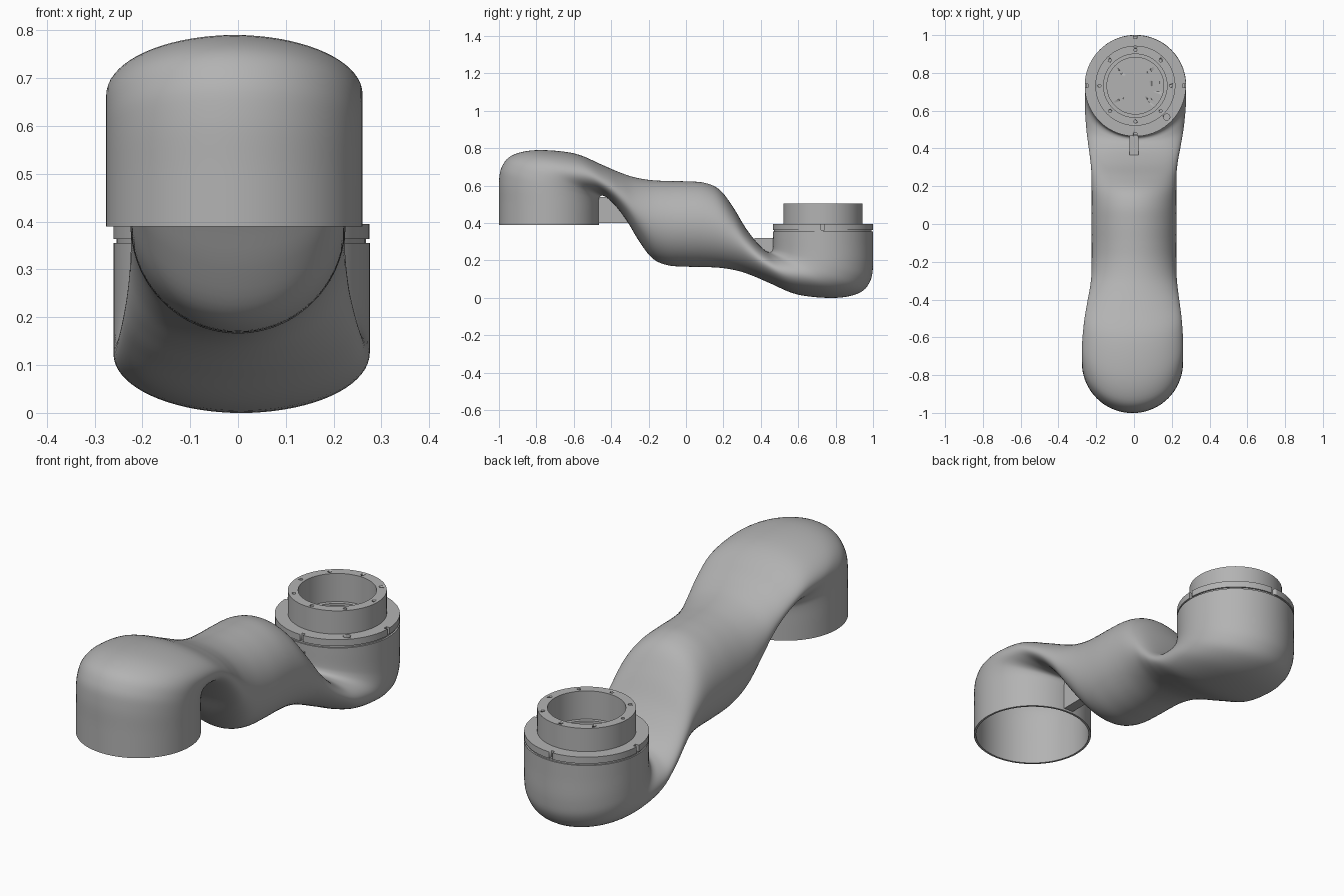
import bpy, bmesh, math
from mathutils import Vector, Matrix

if "Cube" in bpy.data.objects:
    bpy.data.objects.remove(bpy.data.objects["Cube"], do_unlink=True)

SEG = 72
TOP = 0.79
HUB_X, HUB_Y = 0.007, 0.732

grey = bpy.data.materials.new("satin grey")
grey.use_nodes = True
grey.diffuse_color = (0.45, 0.45, 0.45, 1)
grey.node_tree.nodes["Principled BSDF"].inputs["Base Color"].default_value = grey.diffuse_color


def finish(name, bm, angle=32):
    bmesh.ops.recalc_face_normals(bm, faces=bm.faces)
    mesh = bpy.data.meshes.new(name)
    bm.to_mesh(mesh)
    bm.free()
    mesh.materials.append(grey)
    obj = bpy.data.objects.new(name, mesh)
    bpy.context.collection.objects.link(obj)
    bpy.ops.object.select_all(action="DESELECT")
    obj.select_set(True)
    bpy.context.view_layer.objects.active = obj
    bpy.ops.object.shade_smooth_by_angle(angle=math.radians(angle))
    return obj


def skin(bm, rings):
    for a, b in zip(rings, rings[1:]):
        for i in range(SEG):
            j = (i + 1) % SEG
            bm.faces.new((a[i], a[j], b[j], b[i]))


def lathe(bm, profile):
    rings = [[bm.verts.new((HUB_X + r * math.cos(2 * math.pi * i / SEG),
                            HUB_Y + r * math.sin(2 * math.pi * i / SEG), z))
              for i in range(SEG)] for r, z in profile]
    skin(bm, rings)
    bm.faces.new(rings[0])
    bm.faces.new(rings[-1])


def spline(a, b, c, d, t):
    return 0.5 * (2 * b + (c - a) * t + (2 * a - 5 * b + 4 * c - d) * t * t
                  + (3 * b - a - 3 * c + d) * t ** 3)


def box(bm, centre, size, turn=0):
    m = (Matrix.Translation(centre) @ Matrix.Rotation(turn, 4, "Z")
         @ Matrix.Diagonal((*size, 1)))
    bmesh.ops.create_cube(bm, size=1, matrix=m)


def pin(bm, x, y, z, r, depth):
    bmesh.ops.create_cone(bm, cap_ends=True, segments=16, radius1=r, radius2=r,
                          depth=depth, matrix=Matrix.Translation((x, y, z)))


# Link body sections: outer edge y, z; inner edge y, z; half width; x shift
half = [Vector(s) for s in (
    (-1, .39, -.465, .39, .268, -.008), (-1, .51, -.465, .46, .268, -.008),
    (-1, .62, -.465, .515, .268, -.008), (-.985, .70, -.462, .535, .268, -.008),
    (-.93, .762, -.454, .545, .268, -.008), (-.8, .79, -.44, .545, .267, -.007),
    (-.6, .773, -.418, .532, .258, -.005), (-.45, .712, -.375, .49, .244, -.003),
    (-.36, .673, -.315, .41, .232, -.001), (-.28, .646, -.25, .302, .225, 0),
    (-.19, .63, -.18, .212, .224, 0), (-.1, .625, -.1, .175, .224, 0),
    (0, .623, 0, .167, .225, 0))]
other = [Vector((-s[2], TOP - s[3], -s[0], TOP - s[1], s[4], -s[5])) for s in half[:-1]]
sections = half + other[::-1]
sections[-1][1] = sections[-1][3] = 0.355

fine = []
for k in range(len(sections) - 1):
    quad = [sections[min(max(k + o, 0), len(sections) - 1)] for o in (-1, 0, 1, 2)]
    fine += [spline(*quad, t / 5) for t in range(5)]
fine.append(sections[-1])


def section_ring(bm, s, inset=0):
    outer, inner = Vector((0, s[0], s[1])), Vector((0, s[2], s[3]))
    mid, arm = (outer + inner) / 2, (outer - inner) / 2
    arm = arm * (1 - inset / arm.length)
    ring = []
    for i in range(SEG):
        a = 2 * math.pi * i / SEG
        p = mid + arm * math.cos(a)
        ring.append(bm.verts.new((s[5] + (s[4] - inset) * math.sin(a), p.y, p.z)))
    return ring


# Link body: hollow lining of the open socket, then the outer skin
bm = bmesh.new()
lining = [section_ring(bm, s, 0.01) for s in fine[:46][::-1]]
rings = lining + [section_ring(bm, s) for s in fine]
skin(bm, rings)
bm.faces.new(rings[0])
bm.faces.new(rings[-1])
finish("link_body", bm, 40)

# Joint flange: stepped ring, raised collar and bored seat
bm = bmesh.new()
lathe(bm, [(.075, .345), (.075, .362), (.15, .362), (.15, .372), (.168, .372),
           (.168, .505), (.212, .505), (.212, .395), (.268, .395), (.268, .364),
           (.261, .364), (.261, .34)])
flange = finish("joint_flange", bm)

# Bolt holes and rim notches
bm = bmesh.new()
for k in range(8):
    a = k * math.pi / 4
    pin(bm, HUB_X + .19 * math.cos(a), HUB_Y + .19 * math.sin(a), .505, .008, .03)
for k in range(4):
    a = k * math.pi / 2
    box(bm, (HUB_X + .265 * math.cos(a), HUB_Y + .265 * math.sin(a), .385),
        (.03, .018, .042), a)
    pin(bm, HUB_X + .105 * math.cos(a + math.pi / 4),
        HUB_Y + .105 * math.sin(a + math.pi / 4), .362, .011, .016)
pin(bm, HUB_X + .166, HUB_Y - .166, .395, .017, .03)
box(bm, (HUB_X + .108, HUB_Y, .362), (.04, .06, .016))
cutter = finish("hole_cutter", bm)
cutter.hide_render = True
bpy.context.view_layer.objects.active = flange
cut = flange.modifiers.new("holes", "BOOLEAN")
cut.object = cutter
cut.solver = "EXACT"
bpy.ops.object.modifier_apply(modifier=cut.name)
bpy.data.objects.remove(cutter, do_unlink=True)

# Small locating tabs between each cup and the middle tube
bm = bmesh.new()
box(bm, (0, -.385, .47), (.05, .17, .14))
finish("front_tab", bm)
bm = bmesh.new()
box(bm, (0, .42, .275), (.05, .11, .09))
finish("rear_tab", bm)
